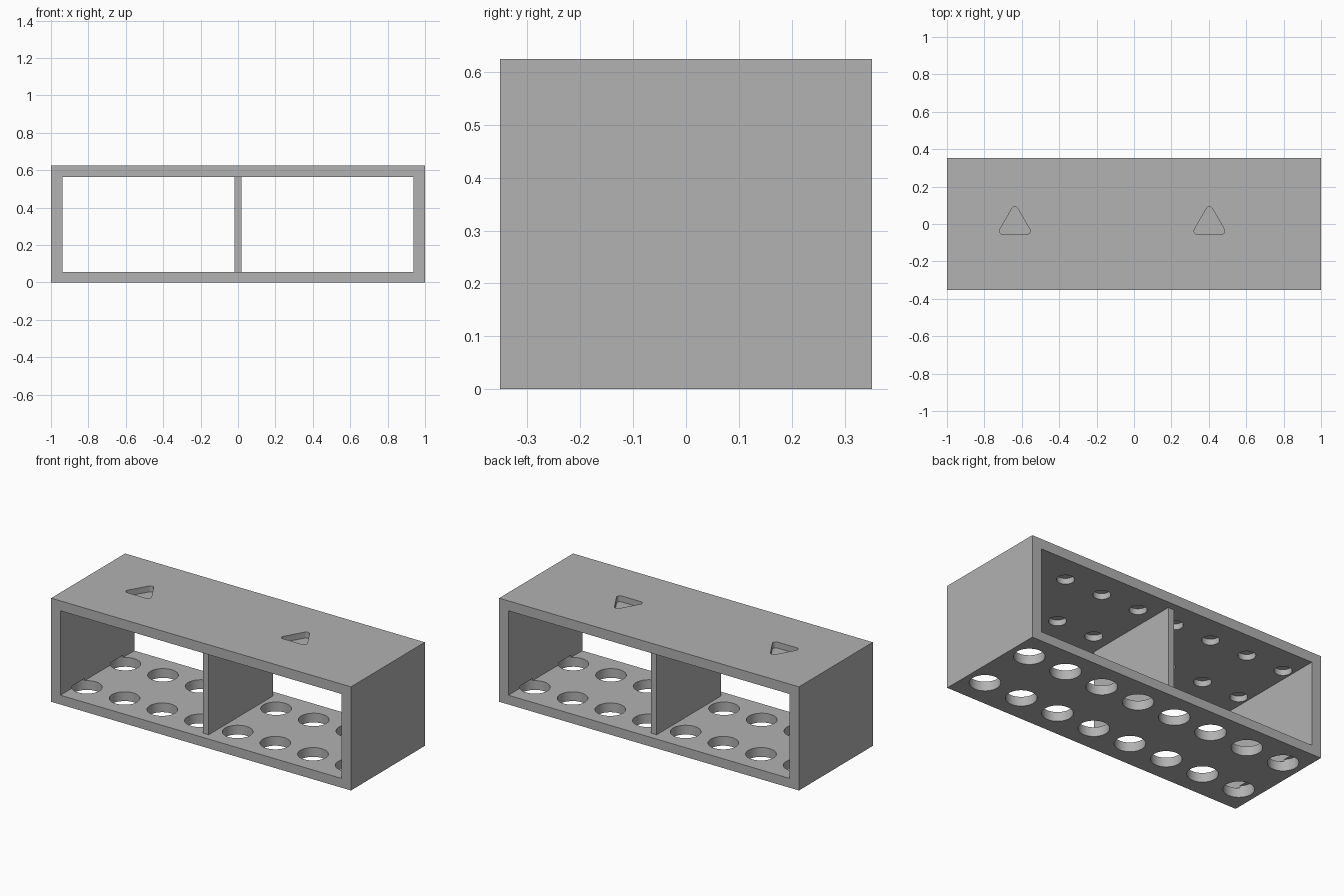
import bpy, bmesh, math
from mathutils import Matrix

if "Cube" in bpy.data.objects:
    bpy.data.objects.remove(bpy.data.objects["Cube"])

W, D, H = 1.0, 0.352, 0.625          # half width, half depth, height
FLOOR, CEIL, INNER = 0.056, 0.565, 0.938
HOLE_X = [0.2514 * (i - 3.5) for i in range(8)]
HOLE_Y = (-0.183, 0.183)

grey = bpy.data.materials.new("light_grey")
grey.diffuse_color = (0.445, 0.445, 0.445, 1)
grey.use_nodes = True
grey.node_tree.nodes["Principled BSDF"].inputs["Base Color"].default_value = grey.diffuse_color


def add_object(name, bm):
    bmesh.ops.recalc_face_normals(bm, faces=bm.faces)
    mesh = bpy.data.meshes.new(name)
    bm.to_mesh(mesh)
    bm.free()
    mesh.materials.append(grey)
    ob = bpy.data.objects.new(name, mesh)
    bpy.context.collection.objects.link(ob)
    return ob


def box(bm, x0, x1, y0, y1, z0, z1):
    m = Matrix.Translation(((x0 + x1) / 2, (y0 + y1) / 2, (z0 + z1) / 2))
    m = m @ Matrix.Diagonal((x1 - x0, y1 - y0, z1 - z0, 1))
    bmesh.ops.create_cube(bm, size=1, matrix=m)


def prism(bm, outline, z0, z1):
    low = [bm.verts.new((x, y, z0)) for x, y in outline]
    high = [bm.verts.new((x, y, z1)) for x, y in outline]
    bm.faces.new(low)
    bm.faces.new(high)
    n = len(outline)
    for i in range(n):
        j = (i + 1) % n
        bm.faces.new((low[i], low[j], high[j], high[i]))


def circle(cx, cy, r, n):
    return [(cx + r * math.cos(2 * math.pi * i / n),
             cy + r * math.sin(2 * math.pi * i / n)) for i in range(n)]


def rounded_triangle(cx, cy, reach, r, steps=8):
    pts = []
    for corner in range(3):
        a = math.radians(90 + 120 * corner)
        px, py = cx + reach * math.cos(a), cy + reach * math.sin(a)
        for s in range(steps + 1):
            t = a + math.radians(-60 + 120 * s / steps)
            pts.append((px + r * math.cos(t), py + r * math.sin(t)))
    return pts


# Open rectangular frame
bm = bmesh.new()
box(bm, -W, W, -D, D, 0, H)
frame = add_object("rack_frame", bm)

# Cutters: opening, floor holes, ceiling sockets, top pockets
opening = bmesh.new()
box(opening, -INNER, INNER, -0.5, 0.5, FLOOR, CEIL)

holes = bmesh.new()
sockets = bmesh.new()
for x in HOLE_X:
    for y in HOLE_Y:
        prism(holes, circle(x, y, 0.084, 48), -0.05, 0.07)
        prism(sockets, circle(x, y, 0.048, 32), CEIL - 0.05, CEIL + 0.035)

pockets = bmesh.new()
for x in (-0.637, 0.403):
    prism(pockets, rounded_triangle(x, 0.0, 0.074, 0.018), H - 0.036, H + 0.05)

cutters = [add_object(n, b) for n, b in (
    ("opening_cutter", opening), ("floor_hole_cutter", holes),
    ("ceiling_socket_cutter", sockets), ("top_pocket_cutter", pockets))]
for c in cutters:
    c.hide_render = True
    mod = frame.modifiers.new(c.name, 'BOOLEAN')
    mod.operation = 'DIFFERENCE'
    mod.solver = 'EXACT'
    mod.object = c

# Bake the cuts and remove the helpers
bpy.context.view_layer.update()
result = bpy.data.meshes.new_from_object(
    frame.evaluated_get(bpy.context.evaluated_depsgraph_get()))
frame.modifiers.clear()
frame.data = result
result.materials.clear()
result.materials.append(grey)
for c in cutters:
    bpy.data.objects.remove(c)

# Central divider, set back from both openings
bm = bmesh.new()
box(bm, -0.019, 0.019, -0.306, 0.306, FLOOR, CEIL)
add_object("divider", bm)

# Smooth hole walls, sharp rims
bpy.ops.object.select_all(action='DESELECT')
frame.select_set(True)
bpy.context.view_layer.objects.active = frame
bpy.ops.object.shade_smooth_by_angle(angle=math.radians(30))
